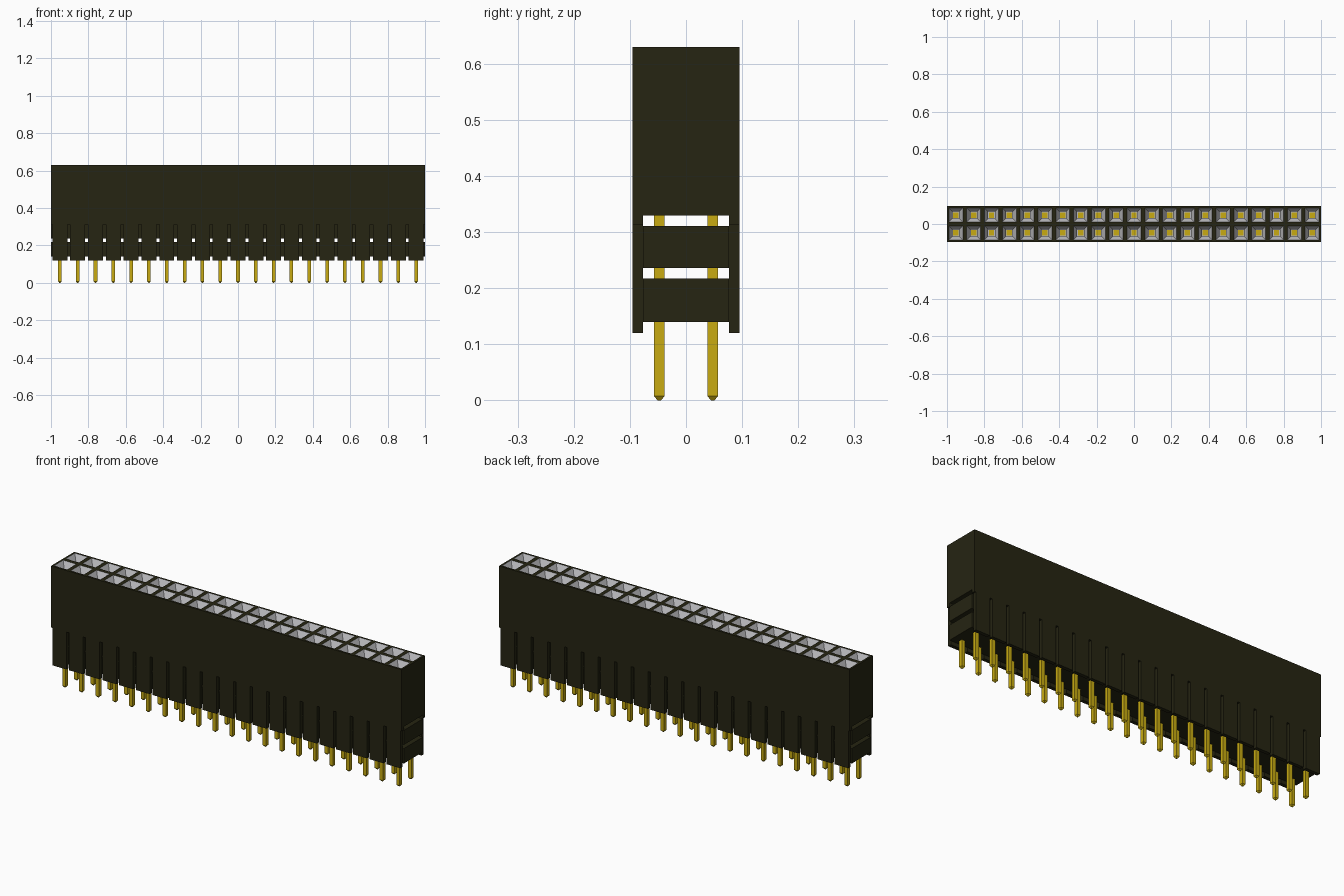
import bpy
import bmesh
from mathutils import Matrix, Vector

if "Cube" in bpy.data.objects:
    bpy.data.objects.remove(bpy.data.objects["Cube"])

COLS, PITCH = 21, 2 / 21
HALF_Y, INNER_Y = PITCH, 0.077      # outer face and inner face of the long walls
TOP, BLOCK_BOTTOM, SLOT_TOP, FOOT = 0.63, 0.33, 0.313, 0.12
XS = [(i - (COLS - 1) / 2) * PITCH for i in range(COLS)]
ROWS = (-PITCH / 2, PITCH / 2)


def material(name, rgb):
    m = bpy.data.materials.new(name)
    m.use_nodes = True
    m.diffuse_color = (*rgb, 1)
    m.node_tree.nodes["Principled BSDF"].inputs["Base Color"].default_value = (*rgb, 1)
    return m


BLACK = material("black plastic", (0.019, 0.018, 0.006))
GOLD = material("gold plating", (0.58, 0.41, 0.006))
SILVER = material("silver socket", (0.5, 0.5, 0.52))


def finish(name, bm, *mats):
    mesh = bpy.data.meshes.new(name)
    bm.normal_update()
    bm.to_mesh(mesh)
    bm.free()
    for m in mats:
        mesh.materials.append(m)
    obj = bpy.data.objects.new(name, mesh)
    bpy.context.collection.objects.link(obj)
    return obj


def add_box(bm, x, y, z):
    """Add a box given (low, high) along each axis."""
    size = [b - a for a, b in (x, y, z)]
    mid = Vector([(a + b) / 2 for a, b in (x, y, z)])
    mat = Matrix.Translation(mid) @ Matrix.Diagonal((*size, 1))
    return bmesh.ops.create_cube(bm, size=1, matrix=mat)["verts"]


def sink(bm, faces, depth, side_material):
    """Push separate faces straight down, making walls around each."""
    for f in faces:
        f.material_index = side_material
    new = bmesh.ops.extrude_discrete_faces(bm, faces=faces)["faces"]
    for v in {v for f in new for v in f.verts}:
        v.co.z -= depth
    return new


def narrow(faces, half):
    """Shrink each square face to the given half width."""
    for f in faces:
        c = f.calc_center_median()
        for v in f.verts:
            v.co.x = c.x + (half if v.co.x > c.x else -half)
            v.co.y = c.y + (half if v.co.y > c.y else -half)


# Upper block: a grid of cells, each sunk into a funnel socket
bm = bmesh.new()
bmesh.ops.create_grid(bm, x_segments=COLS, y_segments=2, size=1,
                      matrix=Matrix.Translation((0, 0, TOP)) @ Matrix.Diagonal((1, HALF_Y, 1, 1)))
cells = list(bm.faces)
rim = [e for e in bm.edges if e.is_boundary]
low = bmesh.ops.extrude_edge_only(bm, edges=rim)["geom"]
for v in [g for g in low if isinstance(g, bmesh.types.BMVert)]:
    v.co.z = BLOCK_BOTTOM
bmesh.ops.contextual_create(bm, geom=[g for g in low if isinstance(g, bmesh.types.BMEdge)])
bmesh.ops.recalc_face_normals(bm, faces=bm.faces)
bmesh.ops.inset_individual(bm, faces=cells, thickness=0.0145)
funnel = sink(bm, cells, 0.03, 1)
narrow(funnel, 0.018)
shaft = sink(bm, funnel, 0.06, 1)
bmesh.ops.inset_individual(bm, faces=shaft, thickness=0.005)
for f in shaft:
    f.material_index = 2
finish("socket_block", bm, BLACK, SILVER, GOLD)

# Long side walls, slotted into teeth below
for label, s in (("front", -1), ("back", 1)):
    bm = bmesh.new()
    y = tuple(sorted((s * INNER_Y, s * HALF_Y)))
    add_box(bm, (-1, 1), y, (SLOT_TOP, BLOCK_BOTTOM))
    for x in XS:
        add_box(bm, (x - 0.04, x + 0.04), y, (FOOT, SLOT_TOP))
    finish(label + "_wall", bm, BLACK)

# Spacer bars between the walls
for label, z in (("upper", (0.236, 0.311)), ("lower", (0.14, 0.217))):
    bm = bmesh.new()
    add_box(bm, (-1, 1), (-INNER_Y, INNER_Y), z)
    finish(label + "_spacer", bm, BLACK)

# Square pins with tapered tips
bm = bmesh.new()
R = 0.0095
for x in XS:
    for y in ROWS:
        verts = add_box(bm, (x - R, x + R), (y - R, y + R), (0.008, BLOCK_BOTTOM))
        base = [f for f in verts[0].link_faces if all(v.co.z < 0.01 for v in f.verts)]
        base += [f for v in verts for f in v.link_faces if all(w.co.z < 0.01 for w in f.verts)]
        tip = bmesh.ops.extrude_discrete_faces(bm, faces=[base[0]])["faces"]
        for v in tip[0].verts:
            v.co.z = 0
        narrow(tip, 0.003)
finish("contact_pins", bm, GOLD)
